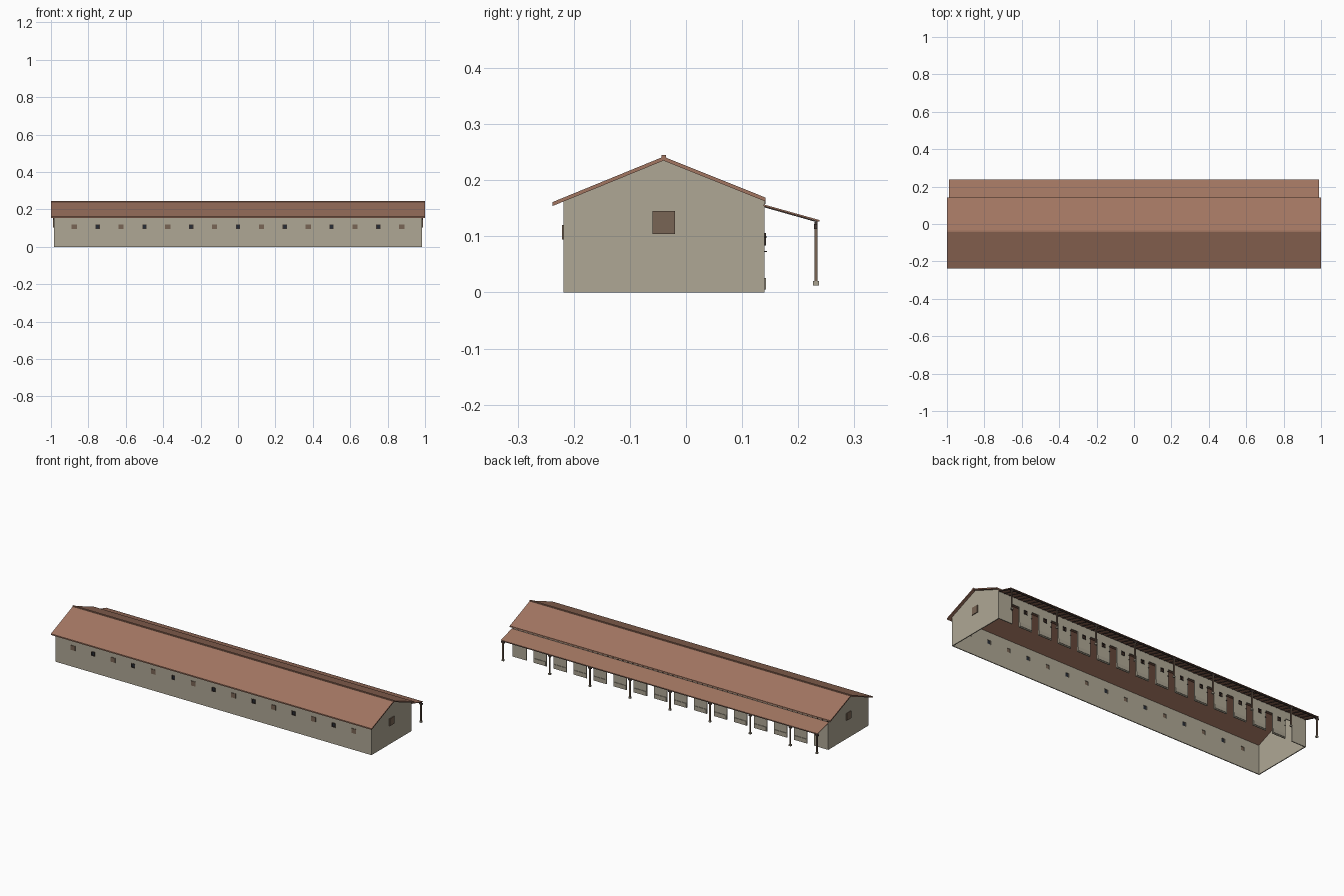
import bpy, bmesh
from mathutils import Matrix, Vector

if "Cube" in bpy.data.objects:
    bpy.data.objects.remove(bpy.data.objects["Cube"])


def material(name, rgb):
    m = bpy.data.materials.new(name)
    m.diffuse_color = (*rgb, 1)
    m.use_nodes = True
    m.node_tree.nodes["Principled BSDF"].inputs["Base Color"].default_value = m.diffuse_color
    return m


PLASTER = material("plaster", (0.43, 0.39, 0.30))
TILE = material("roof_tile", (0.36, 0.18, 0.12))
WOOD = material("wood", (0.19, 0.13, 0.09))
DARK = material("dark_timber", (0.05, 0.035, 0.03))
GLASS = material("glass", (0.02, 0.025, 0.035))
STONE = material("stone", (0.40, 0.36, 0.28))


def finish(name, bm, mat):
    bmesh.ops.recalc_face_normals(bm, faces=bm.faces)
    mesh = bpy.data.meshes.new(name)
    bm.to_mesh(mesh)
    bm.free()
    ob = bpy.data.objects.new(name, mesh)
    bpy.context.collection.objects.link(ob)
    if mat:
        mesh.materials.append(mat)
    return ob


def boxes(name, bounds, mat):
    """One object from boxes given as (x0, x1, y0, y1, z0, z1)."""
    bm = bmesh.new()
    for x0, x1, y0, y1, z0, z1 in bounds:
        mid = Vector((x0 + x1, y0 + y1, z0 + z1)) / 2
        size = Matrix.Diagonal((x1 - x0, y1 - y0, z1 - z0, 1))
        bmesh.ops.create_cube(bm, size=1, matrix=Matrix.Translation(mid) @ size)
    return finish(name, bm, mat)


def extrude_x(name, profile, x_ranges, mat):
    """Closed (y, z) profile swept along x over each range."""
    bm = bmesh.new()
    for x0, x1 in x_ranges:
        face = bm.faces.new([bm.verts.new((x0, y, z)) for y, z in profile])
        ext = bmesh.ops.extrude_face_region(bm, geom=[face])
        verts = [v for v in ext["geom"] if isinstance(v, bmesh.types.BMVert)]
        bmesh.ops.translate(bm, verts=verts, vec=(x1 - x0, 0, 0))
    return finish(name, bm, mat)


def cut(ob, bounds):
    cutter = boxes(ob.name + "_cutter", bounds, None)
    cutter.hide_render = True
    cutter.hide_viewport = True
    mod = ob.modifiers.new("openings", "BOOLEAN")
    mod.operation, mod.solver, mod.object = "DIFFERENCE", "EXACT", cutter


X, YF, YB, T = 0.985, -0.218, 0.14, 0.005
bays = [-0.875 + 0.125 * i for i in range(15)]
between = [-0.8125 + 0.125 * i for i in range(14)]

# Walls, open at the bottom
front = boxes("front_wall", [(-X, X, YF, YF + T, 0, 0.163)], PLASTER)
back = boxes("back_wall", [(-X, X, YB - T, YB, 0, 0.163)], PLASTER)
gable = [(YF, 0), (YB, 0), (YB, 0.164), (-0.04, 0.237), (YF, 0.163)]
gables = extrude_x("gable_walls", gable, [(-X, -X + T), (X - T, X)], PLASTER)
cut(front, [(x - 0.011, x + 0.011, YF - 0.02, YF + 0.02, 0.096, 0.118) for x in bays])
cut(back, [(x - 0.022, x + 0.022, YB - 0.02, YB + 0.02, -0.01, 0.112) for x in bays]
    + [(x - 0.01, x + 0.01, YB - 0.02, YB + 0.02, 0.084, 0.106) for x in between])

# Main roof, ridge cap and porch roof
roof = [(-0.238, 0.161), (-0.04, 0.242), (0.142, 0.169),
        (0.142, 0.162), (-0.04, 0.235), (-0.238, 0.154)]
extrude_x("main_roof", roof, [(-1, 1)], TILE)
boxes("ridge_cap", [(-1, 1, -0.044, -0.036, 0.239, 0.245)], TILE)
porch = [(0.138, 0.157), (0.238, 0.129), (0.238, 0.126), (0.138, 0.154)]
extrude_x("porch_roof", porch, [(-0.988, 0.988)], TILE)

# Porch rafters and rafter tails under the back eave
n = 64
rafter_x = [-0.98 + 1.96 * i / (n - 1) for i in range(n)]
rafter = [(0.14, 0.1535), (0.234, 0.127), (0.234, 0.125), (0.14, 0.1515)]
extrude_x("porch_rafters", rafter, [(x - 0.003, x + 0.003) for x in rafter_x], DARK)
boxes("rafter_tails", [(x - 0.003, x + 0.003, 0.136, 0.142, 0.158, 0.164)
                       for x in rafter_x], DARK)

# Porch posts with stone feet, head blocks and beam
posts = [-0.978] + [-0.8125 + 0.25 * i for i in range(7)] + [0.978]
boxes("porch_posts", [(x - 0.004, x + 0.004, 0.229, 0.234, 0.012, 0.122)
                      for x in posts], WOOD)
boxes("post_feet", [(x - 0.006, x + 0.006, 0.226, 0.237, 0.012, 0.02)
                    for x in posts], STONE)
boxes("post_heads", [(x - 0.010, x + 0.010, 0.2285, 0.2345, 0.113, 0.122)
                     for x in posts], DARK)
boxes("porch_beam", [(-0.985, 0.985, 0.229, 0.234, 0.121, 0.126)], DARK)


def frame(x, y0, y1, z0, z1, half):
    """Four bars around an opening in a long wall."""
    b = 0.003
    return [(x - half, x - half + b, y0, y1, z0, z1),
            (x + half - b, x + half, y0, y1, z0, z1),
            (x - half + b, x + half - b, y0, y1, z0, z0 + b),
            (x - half + b, x + half - b, y0, y1, z1 - b, z1)]


# Front windows: wooden shutters alternate with dark panes
boxes("front_shutters", [(x - 0.014, x + 0.014, YF - 0.003, YF + 0.002, 0.094, 0.12)
                         for x in bays[::2]], WOOD)
boxes("front_panes", [(x - 0.008, x + 0.008, YF + 0.001, YF + 0.003, 0.098, 0.116)
                      for x in bays[1::2]], GLASS)
boxes("front_frames", [b for x in bays[1::2]
                       for b in frame(x, YF - 0.003, YF + 0.003, 0.095, 0.119, 0.011)], DARK)

# Back windows, door hinges and low plinth between the doors
boxes("back_frames", [b for x in between
                      for b in frame(x, YB - 0.004, YB + 0.003, 0.084, 0.106, 0.011)], DARK)
boxes("back_mullions", [(x - 0.001, x + 0.001, YB - 0.003, YB + 0.001, 0.085, 0.105)
                        for x in between], DARK)
boxes("door_hinges", [(x + 0.022, x + 0.028, YB - 0.001, YB + 0.004, z, z + 0.002)
                      for x in bays for z in (0.072, 0.098)], DARK)
boxes("plinth", [(x - 0.038, x + 0.038, YB - 0.001, YB + 0.003, 0.005, 0.026)
                 for x in between], STONE)

# Gable shutters
boxes("gable_shutters", [(s * X - 0.004, s * X + 0.004, -0.06, -0.02, 0.104, 0.145)
                         for s in (-1, 1)], WOOD)
